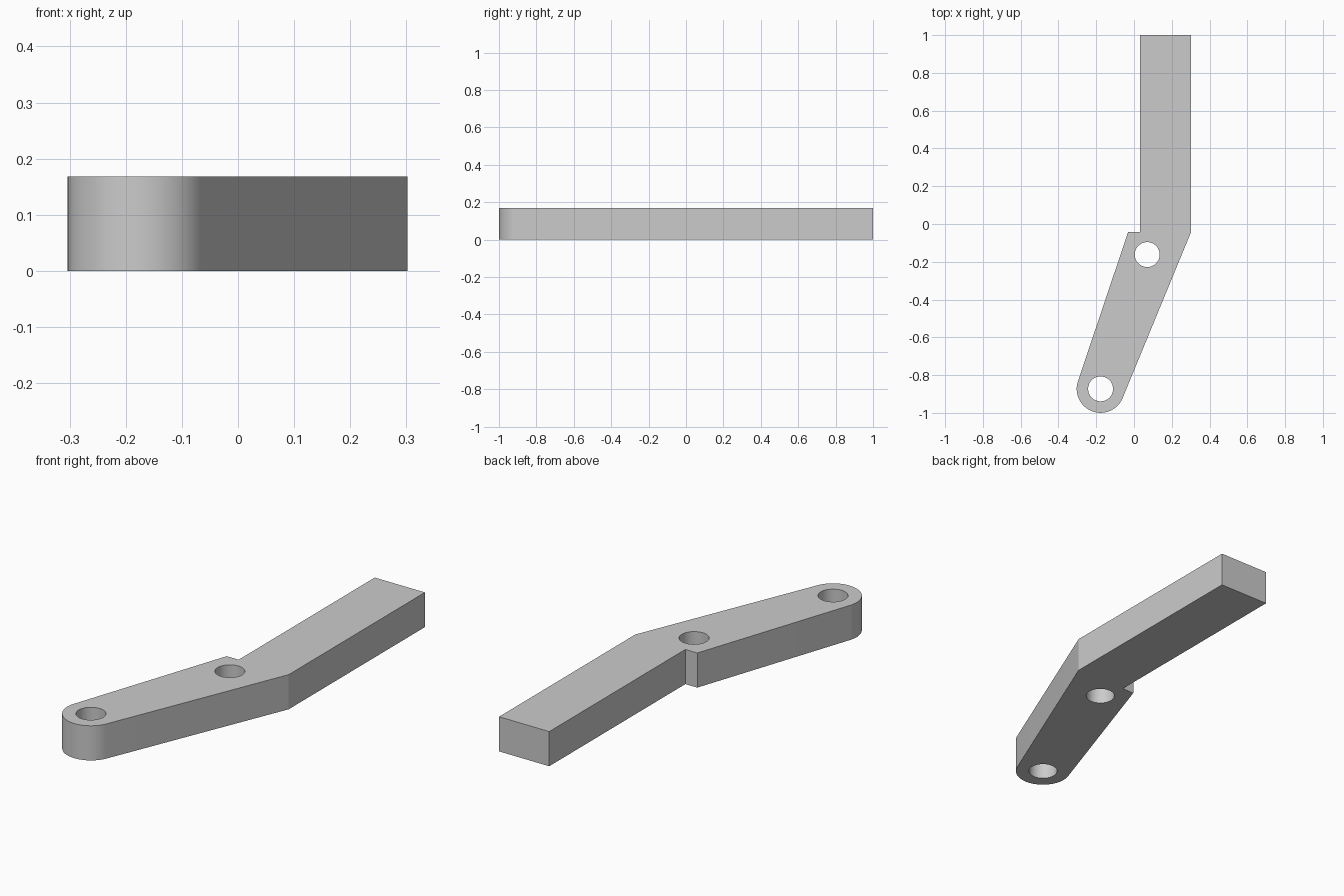
import bpy, bmesh, math
from mathutils import Vector

if "Cube" in bpy.data.objects:
    bpy.data.objects.remove(bpy.data.objects["Cube"])

H = 0.168
EYE, R = Vector((-0.177, -0.873)), 0.1265   # rounded end
HOLE_R = 0.066


def arc(c, r, a0, a1, n):
    return [(c[0] + r * math.cos(a0 + (a1 - a0) * i / n),
             c[1] + r * math.sin(a0 + (a1 - a0) * i / n)) for i in range(n + 1)]


def tangent_angle(p, side):
    d = Vector(p) - EYE
    return math.atan2(d.y, d.x) + side * math.acos(R / d.length)


# Outline: straight handle, step, and tapered arm with a round end
elbow, step = (0.302, -0.043), (-0.031, -0.042)
a_right = tangent_angle(elbow, -1)
a_left = tangent_angle(step, 1) % math.tau - math.tau
outline = [(0.033, -0.042), (0.033, 1.0), (0.302, 1.0), elbow]
outline += arc(EYE, R, a_right, a_left, 40) + [step]

# Two through holes
loops = [outline] + [arc(c, HOLE_R, 0, math.tau, 48)[:-1]
                     for c in (EYE, (0.07, -0.162))]

# Filled flat curve extruded to the bar thickness
curve = bpy.data.curves.new("lever_arm", 'CURVE')
curve.dimensions = '2D'
curve.fill_mode = 'BOTH'
curve.extrude = H / 2
for pts in loops:
    s = curve.splines.new('POLY')
    s.points.add(len(pts) - 1)
    for p, (x, y) in zip(s.points, pts):
        p.co = (x, y, 0, 1)
    s.use_cyclic_u = True
lever = bpy.data.objects.new("lever_arm", curve)
bpy.context.collection.objects.link(lever)
bpy.context.view_layer.objects.active = lever
lever.select_set(True)
bpy.ops.object.convert(target='MESH')
lever = bpy.context.object

# Weld caps to walls, lift onto the ground plane
bm = bmesh.new()
bm.from_mesh(lever.data)
bmesh.ops.remove_doubles(bm, verts=bm.verts, dist=1e-5)
bmesh.ops.translate(bm, verts=bm.verts, vec=(0, 0, H / 2))
bmesh.ops.recalc_face_normals(bm, faces=bm.faces)
bm.to_mesh(lever.data)
bm.free()
bpy.ops.object.shade_smooth_by_angle(angle=math.radians(20))
